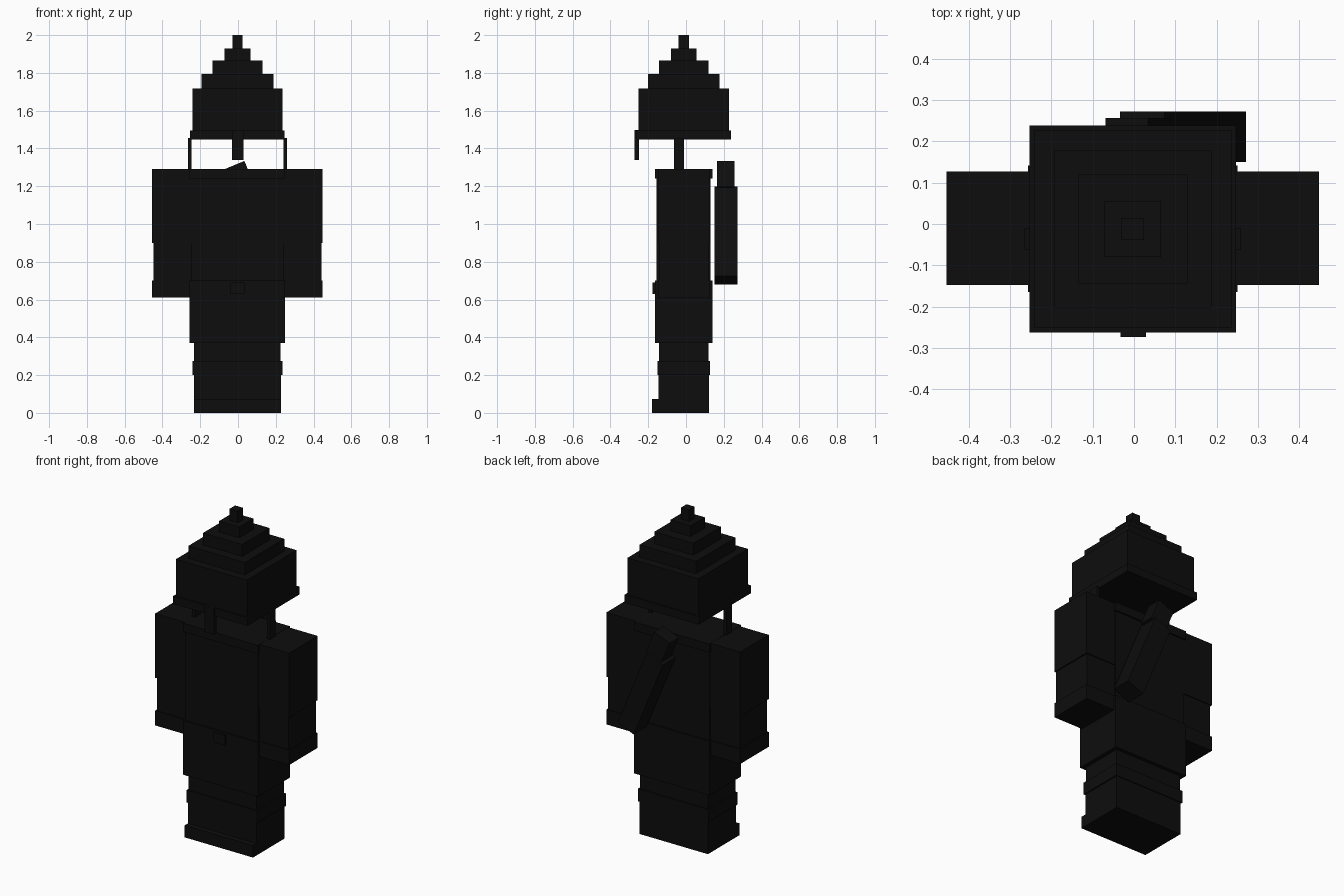
import bpy
import bmesh
import math
from mathutils import Matrix, Vector

if "Cube" in bpy.data.objects:
    bpy.data.objects.remove(bpy.data.objects["Cube"])

black = bpy.data.materials.new("black")
black.diffuse_color = (0.004, 0.004, 0.004, 1)
black.use_nodes = True
black.node_tree.nodes["Principled BSDF"].inputs["Base Color"].default_value = black.diffuse_color


def box(name, x, y, z, matrix=None):
    """Box from its (min, max) extent on each axis."""
    bm = bmesh.new()
    bmesh.ops.create_cube(bm, size=1)
    for v in bm.verts:
        v.co = Vector([(a + b) / 2 + c * (b - a)
                       for c, (a, b) in zip(v.co, (x, y, z))])
    if matrix:
        bm.transform(matrix)
    mesh = bpy.data.meshes.new(name)
    bm.to_mesh(mesh)
    bm.free()
    mesh.materials.append(black)
    obj = bpy.data.objects.new(name, mesh)
    bpy.context.collection.objects.link(obj)
    return obj


def centred(name, half_x, half_y, z, cx=-0.003, cy=-0.012):
    return box(name, (cx - half_x, cx + half_x), (cy - half_y, cy + half_y), z)


# Stepped helmet: half width, bottom, top
tiers = [("helmet_rim", 0.25, 1.447, 1.495),
         ("helmet_shell", 0.239, 1.46, 1.718),
         ("helmet_step_low", 0.19, 1.718, 1.793),
         ("helmet_step_middle", 0.132, 1.793, 1.865),
         ("helmet_step_high", 0.068, 1.865, 1.93),
         ("helmet_tip", 0.027, 1.93, 2.0)]
for name, half, low, high in tiers:
    centred(name, half, half, (low, high))
box("nose_guard", (-0.033, 0.029), (-0.273, -0.25), (1.34, 1.498))

# Torso, collar and skirt
centred("torso", 0.246, 0.143, (0.65, 1.285))
centred("collar", 0.253, 0.153, (1.24, 1.292))
centred("skirt", 0.253, 0.153, (0.37, 0.70))
box("belt_buckle", (-0.04, 0.035), (-0.177, -0.16), (0.63, 0.69))

# Arms and helmet straps on both sides
for side, word in ((-1, "left"), (1, "right")):
    def span(a, b):
        return tuple(sorted((side * a - 0.003, side * b - 0.003)))
    box("upper_sleeve_" + word, span(0.24, 0.451), (-0.148, 0.127), (0.90, 1.291))
    box("lower_sleeve_" + word, span(0.24, 0.444), (-0.142, 0.121), (0.69, 0.90))
    box("cuff_" + word, span(0.24, 0.451), (-0.148, 0.127), (0.61, 0.70))
    box("helmet_strap_" + word, span(0.243, 0.262), (-0.063, -0.01), (1.285, 1.456))

# Legs and boots
centred("legs", 0.229, 0.131, (0.19, 0.38))
centred("boots", 0.230, 0.134, (0, 0.21))
centred("boot_cuff", 0.238, 0.140, (0.20, 0.275))
box("boot_toes", (-0.233, 0.227), (-0.18, -0.14), (0, 0.073))

# Quiver slung diagonally across the back
tilt = Matrix.Translation((0.118, 0.211, 0.94)) @ Matrix.Rotation(math.radians(-22.5), 4, 'Y')
box("quiver", (-0.0585, 0.0585), (-0.061, 0.061), (-0.257, 0.257), tilt)
box("quiver_contents", (-0.038, 0.073), (-0.046, 0.046), (0.25, 0.396), tilt)
